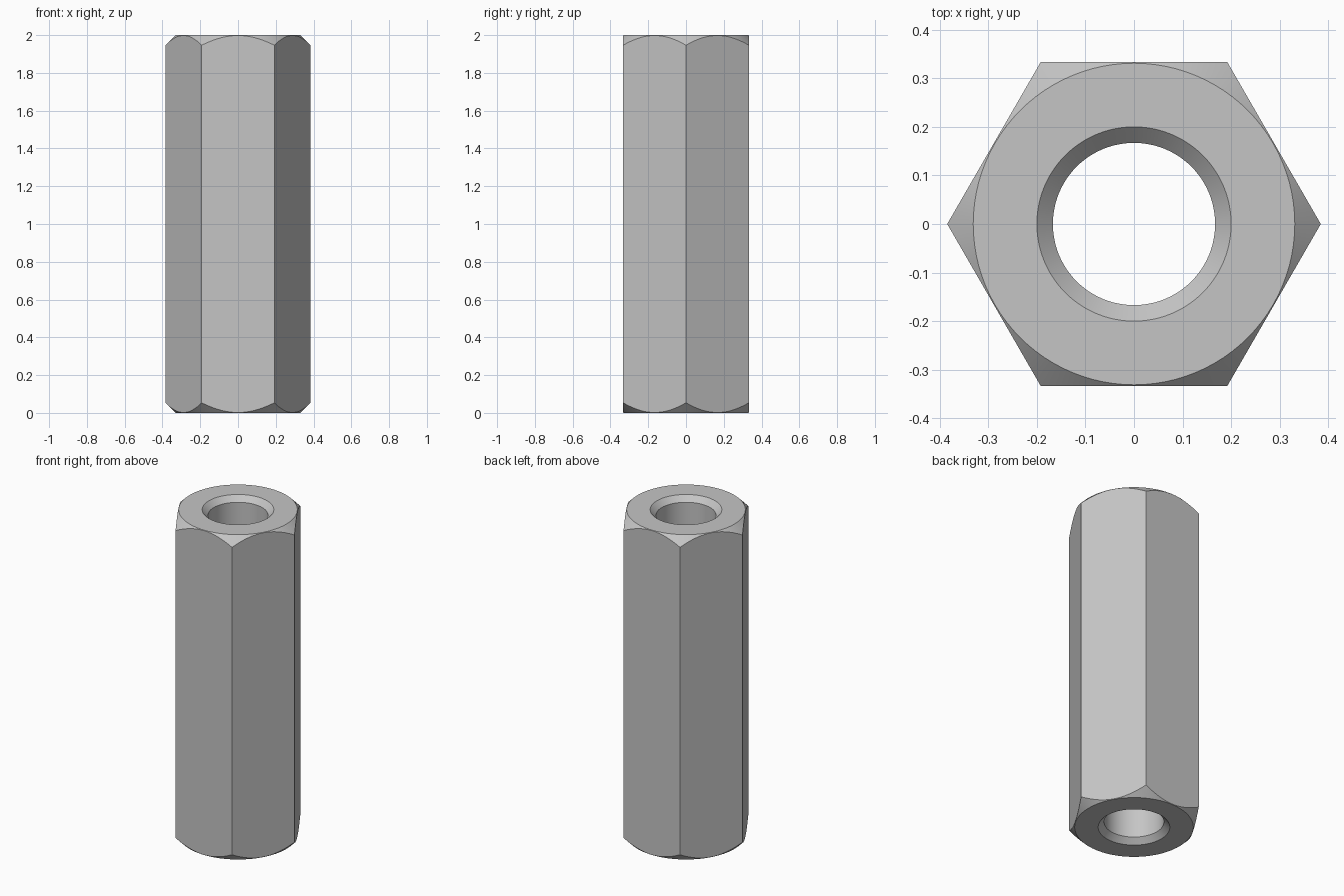
import bpy, bmesh
from math import cos, sin, radians

cube = bpy.data.objects.get("Cube")
if cube:
    bpy.data.objects.remove(cube, do_unlink=True)

HEIGHT = 2.0
APOTHEM = 0.333      # half the distance across flats
FACE_R = 0.331       # round end face
BORE_R = 0.167
SINK_R = 0.2         # rim of the countersink
STEPS = 96           # multiple of six so corners fall on samples

steel = bpy.data.materials.new("steel_grey")
steel.use_nodes = True
colour = (0.56, 0.56, 0.56, 1)
steel.diffuse_color = colour
steel.node_tree.nodes["Principled BSDF"].inputs["Base Color"].default_value = colour


def section(degrees):
    """Closed radius/height outline of the nut wall at one angle."""
    hex_r = APOTHEM / cos(radians(degrees % 60 - 30))
    lower = [(BORE_R, SINK_R - BORE_R),      # countersink
             (SINK_R, 0),
             (FACE_R, 0),
             (hex_r, hex_r - FACE_R)]        # conical corner chamfer
    upper = [(r, HEIGHT - z) for r, z in reversed(lower)]
    return lower + upper


# Hexagonal coupling body with a through bore
bm = bmesh.new()
loops = []
for i in range(STEPS):
    deg = i * 360 / STEPS
    a = radians(deg)
    loops.append([bm.verts.new((r * cos(a), r * sin(a), z)) for r, z in section(deg)])

for i, here in enumerate(loops):
    ahead = loops[(i + 1) % STEPS]
    for j in range(len(here)):
        k = (j + 1) % len(here)
        bm.faces.new((here[j], ahead[j], ahead[k], here[k]))
bmesh.ops.recalc_face_normals(bm, faces=bm.faces)

mesh = bpy.data.meshes.new("hex_coupling_nut")
bm.to_mesh(mesh)
bm.free()
mesh.materials.append(steel)
nut = bpy.data.objects.new("hex_coupling_nut", mesh)
bpy.context.collection.objects.link(nut)

# Smooth bore and chamfers, crisp hexagon edges
bpy.ops.object.select_all(action="DESELECT")
nut.select_set(True)
bpy.context.view_layer.objects.active = nut
bpy.ops.object.shade_smooth_by_angle(angle=radians(25))
